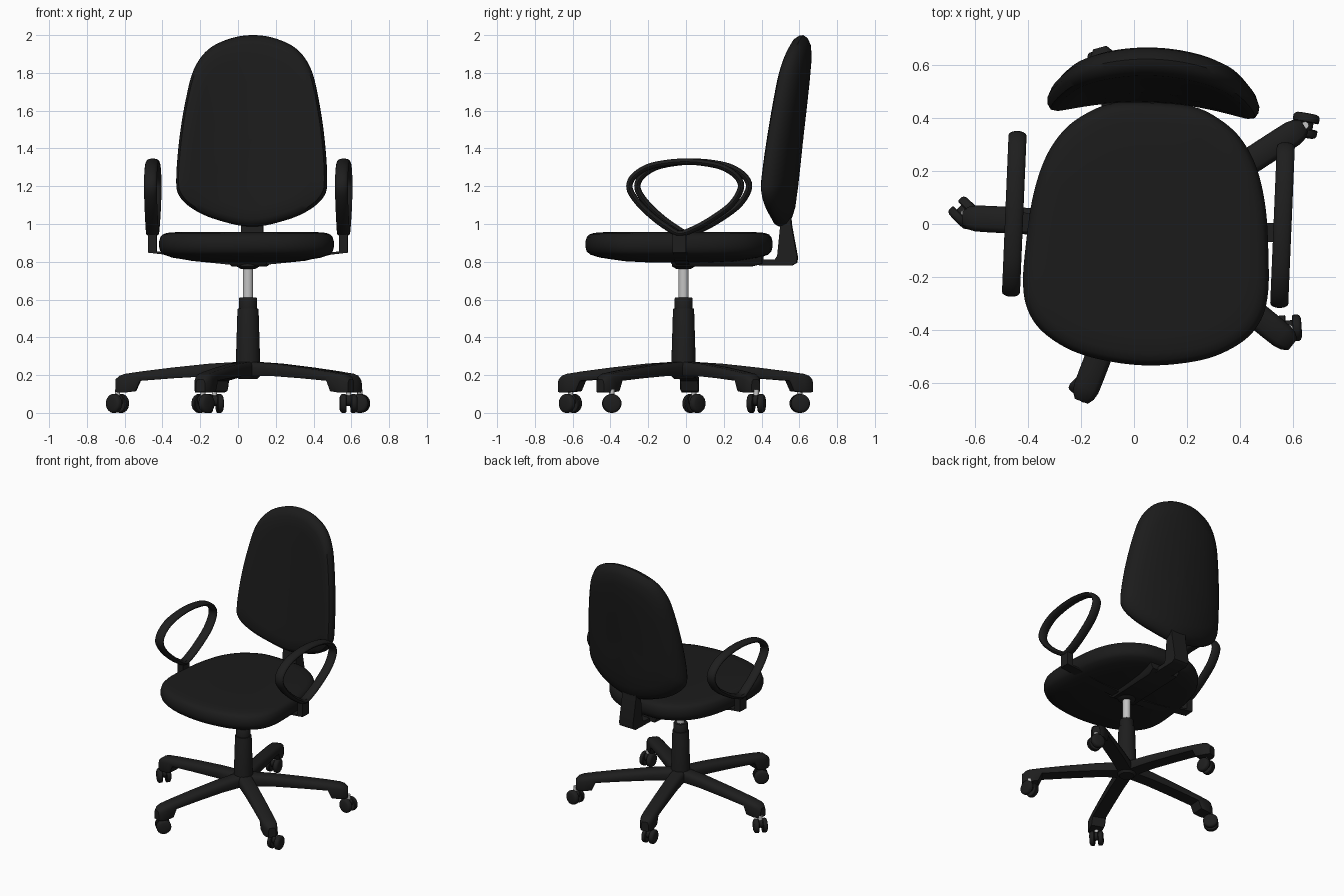
import bpy, bmesh, math
from mathutils import Vector, Matrix

if "Cube" in bpy.data.objects:
    bpy.data.objects.remove(bpy.data.objects["Cube"])

def material(name, v):
    m = bpy.data.materials.new(name)
    m.diffuse_color = (v, v, v, 1)
    m.use_nodes = True
    m.node_tree.nodes["Principled BSDF"].inputs["Base Color"].default_value = m.diffuse_color
    return m

FABRIC = material("black fabric", 0.011)
PLASTIC = material("black plastic", 0.013)
METAL = material("grey metal", 0.55)

# the base stands on BASE; everything above the gas lift is swivelled a little
BASE = Matrix.Translation((0.053, -0.013, 0))
UPPER = BASE @ Matrix.Rotation(math.radians(-2.4), 4, 'Z')

def loft(name, ring_sets, mat, matrix=BASE, closed=False):
    """Skin one or more lists of equal-length rings into one object."""
    bm = bmesh.new()
    for rings in ring_sets:
        vs = [[bm.verts.new(matrix @ Vector(p)) for p in r] for r in rings]
        n = len(vs[0])
        for i in range(len(vs) if closed else len(vs) - 1):
            a, b = vs[i], vs[(i + 1) % len(vs)]
            for j in range(n):
                k = (j + 1) % n
                bm.faces.new((a[j], a[k], b[k], b[j]))
        if not closed:
            bm.faces.new(vs[0])
            bm.faces.new(vs[-1])
    bmesh.ops.recalc_face_normals(bm, faces=bm.faces)
    me = bpy.data.meshes.new(name)
    bm.to_mesh(me)
    bm.free()
    me.materials.append(mat)
    ob = bpy.data.objects.new(name, me)
    bpy.context.collection.objects.link(ob)
    return ob

def lathe(profile, sides=28):
    """Rings of (radius, height) around z."""
    return [[(r * math.cos(2 * math.pi * i / sides), r * math.sin(2 * math.pi * i / sides), z)
             for i in range(sides)] for r, z in profile]

def smooth_loop(pts, steps=5):
    """Closed Catmull-Rom curve through 2D points."""
    out, n = [], len(pts)
    for i in range(n):
        p0, p1, p2, p3 = (Vector(pts[(i + k) % n]) for k in (-1, 0, 1, 2))
        for s in range(steps):
            t = s / steps
            out.append(0.5 * (2 * p1 + (p2 - p0) * t + (2 * p0 - 5 * p1 + 4 * p2 - p3) * t * t
                              + (3 * p1 - p0 - 3 * p2 + p3) * t ** 3))
    return out

def mirrored(half):
    return smooth_loop(half + [(-x, y) for x, y in reversed(half[1:-1])])

def extrude_x(profile, half):
    """Rings of a (y, z) profile across x."""
    return [[(x, y, z) for y, z in profile] for x in (-half, half)]

# seat cushion
outline = mirrored([(0, .47), (.15, .462), (.25, .42), (.335, .35), (.40, .24), (.44, .09),
                    (.458, -.09), (.462, -.23), (.44, -.33), (.38, -.41), (.27, -.475),
                    (.14, -.508), (0, -.52)])
layers = [(.3, .795), (.6, .803), (.85, .822), (.95, .838), (.985, .855), (1, .88), (1, .905),
          (.985, .93), (.96, .944), (.91, .953), (.8, .957), (.4, .957), (.02, .957)]
loft("seat", [[[(p.x * s, p.y * s, z) for p in outline] for s, z in layers]], FABRIC, UPPER)

# backrest, curved around the sitter and leaning back
outline = mirrored([(0, 2.0), (.12, 1.982), (.235, 1.925), (.31, 1.82), (.352, 1.66), (.385, 1.45),
                    (.40, 1.24), (.385, 1.15), (.31, 1.078), (.185, 1.022), (0, .985)])
layers = [(.02, .06), (.3, .06), (.55, .06), (.78, .057), (.9, .046), (.97, .025), (1, 0), (.995, -.02),
          (.965, -.044), (.91, -.057), (.78, -.06), (.55, -.06), (.3, -.06), (.02, -.06)]

def back_point(p, s, d):
    x, z = p.x * s, 1.45 + (p.y - 1.45) * s
    return (x, .523 + .11 * (z - .985) - .5 * x * x + d, z)

loft("backrest", [[[back_point(p, s, d) for p in outline] for s, d in layers]], FABRIC, UPPER)

# bracket holding the backrest
loft("backrest_bracket", [extrude_x([(.36, .782), (.575, .78), (.6, .795), (.605, .82), (.572, 1.0),
     (.565, 1.12), (.525, 1.12), (.515, 1.0), (.498, .83), (.485, .812), (.36, .812)], .058)],
     PLASTIC, UPPER)

# tilt mechanism under the seat
mech = [[(sx * hx, y0 if sy < 0 else y1, z) for sx, sy in ((-1, -1), (1, -1), (1, 1), (-1, 1))]
        for hx, y0, y1, z in ((.085, -.04, .36, .775), (.10, -.06, .42, .79), (.12, -.08, .42, .83))]
loft("tilt_mechanism", [mech, lathe([(.04, .763), (.06, .775), (.06, .80)])], PLASTIC, UPPER)

# armrests: ring, post and flat bar under the seat
ring = smooth_loop([(0, .95), (-.07, .985), (-.15, 1.045), (-.225, 1.12), (-.265, 1.19), (-.245, 1.25),
                    (-.17, 1.30), (-.07, 1.323), (.03, 1.33), (.13, 1.323), (.23, 1.30), (.305, 1.25),
                    (.325, 1.19), (.28, 1.11), (.2, 1.045), (.09, .98)])
for side, word in ((-1, "left"), (1, "right")):
    rings = []
    for i, p in enumerate(ring):
        t = (ring[(i + 1) % len(ring)] - ring[i - 1]).normalized()
        sec = []
        for j in range(14):
            a = 2 * math.pi * j / 14
            d = .017 * math.sin(a)
            sec.append((side * .506 + .034 * math.cos(a), p.x - t.y * d, p.y + t.x * d))
        rings.append(sec)
    loft(word + "_armrest", [rings], PLASTIC, UPPER, closed=True)
    post = [[(side * .506 + sx * .023, sy * .036, z) for sx, sy in ((-1, -1), (1, -1), (1, 1), (-1, 1))]
            for z in (.85, .965)]
    bar = [[(side * x, y, z + dz) for y, dz in ((-.036, 0), (.036, 0), (.036, .012), (-.036, .012))]
           for x, z in ((.08, .783), (.3, .805), (.44, .838), (.528, .848))]
    loft(word + "_armrest_support", [post, bar], PLASTIC, UPPER)

# gas lift column
loft("column", [lathe([(.05, .18), (.068, .2), (.064, .28), (.056, .545), (.054, .552), (.048, .553),
                       (.048, .605), (.044, .61)])], PLASTIC)
loft("gas_lift", [lathe([(.027, .59), (.027, .79)])], METAL)

# five base legs: stations of (radius, top, bottom, half width)
stations = [(0, .276, .195, .05), (.2, .264, .195, .05), (.4, .243, .183, .05), (.57, .222, .17, .05),
            (.595, .218, .115, .05), (.65, .21, .108, .049), (.68, .2, .108, .042), (.702, .18, .11, .026)]
for i in range(5):
    turn = BASE @ Matrix.Rotation(math.radians(33 + 72 * i), 4, 'Z')
    rings = []
    for r, t, b, w in stations:
        half = [(w * .9, b), (w, b + .012), (w, t - .03), (w * .88, t - .013), (w * .6, t - .003)]
        sec = half + [(-y, z) for y, z in reversed(half)]
        rings.append([(r, y, z) for y, z in sec])
    loft("base_leg_%d" % (i + 1), [rings], PLASTIC, turn)

# castors: centre and axle direction of each twin wheel
wheel = [(.02, .012), (.046, .012), (.05, .016), (.05, .034), (.046, .041), (.036, .046), (.01, .047)]
castors = [(.645, .372, 80), (-.125, .602, 8), (-.638, .042, 45), (-.185, -.612, -45), (.585, -.393, 3)]
for i, (x, y, a) in enumerate(castors):
    place = Matrix.Translation((x, y, .05)) @ Matrix.Rotation(math.radians(a), 4, 'Z')
    axle = place @ Matrix.Rotation(math.pi / 2, 4, 'Y')
    loft("castor_wheels_%d" % (i + 1), [lathe(wheel), lathe([(r, -z) for r, z in wheel])], PLASTIC, axle)
    hood = axle @ Matrix.Translation((-.016, 0, 0))
    loft("castor_hood_%d" % (i + 1), [lathe([(.03, -.014), (.03, .014)])], PLASTIC, hood)
    loft("castor_stem_%d" % (i + 1), [lathe([(.014, .03), (.014, .075)], 12)], METAL, place)

# smooth shading with sharp edges kept
bpy.ops.object.select_all(action='SELECT')
bpy.context.view_layer.objects.active = bpy.data.objects["seat"]
bpy.ops.object.shade_smooth_by_angle(angle=math.radians(40))
